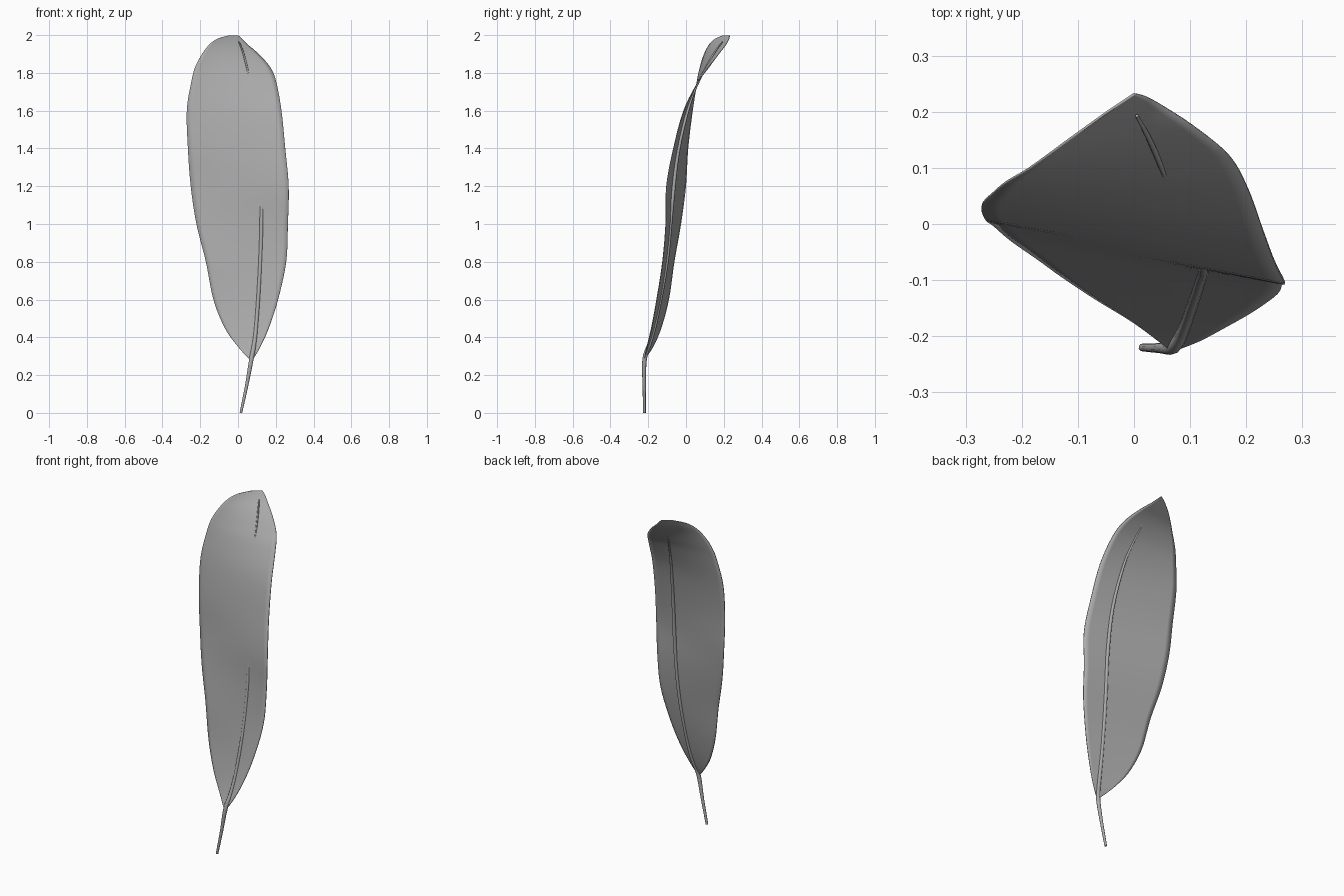
import bpy, bmesh
from mathutils import Vector

if "Cube" in bpy.data.objects:
    bpy.data.objects.remove(bpy.data.objects["Cube"])

mat = bpy.data.materials.new("matte grey")
mat.diffuse_color = (0.4, 0.4, 0.4, 1)
mat.use_nodes = True
mat.node_tree.nodes["Principled BSDF"].inputs["Base Color"].default_value = mat.diffuse_color


def smooth_path(pts, steps):
    """Catmull-Rom interpolation of a list of equal-length tuples."""
    out = []
    for i in range(len(pts) - 1):
        p0, p1 = pts[max(i - 1, 0)], pts[i]
        p2, p3 = pts[i + 1], pts[min(i + 2, len(pts) - 1)]
        for s in range(steps):
            t = s / steps
            out.append([0.5 * (2 * b + (c - a) * t + (2 * a - 5 * b + 4 * c - d) * t * t
                               + (3 * b - a - 3 * c + d) * t ** 3)
                        for a, b, c, d in zip(p0, p1, p2, p3)])
    out.append(list(pts[-1]))
    return out


# Blade cross rows: height, left edge x y, right edge x y
rows = [
    (0.285, 0.060, -0.220, 0.080, -0.222),
    (0.35, 0.000, -0.175, 0.118, -0.207),
    (0.45, -0.070, -0.132, 0.163, -0.183),
    (0.60, -0.130, -0.092, 0.212, -0.155),
    (0.80, -0.170, -0.063, 0.255, -0.124),
    (1.00, -0.220, -0.028, 0.264, -0.107),
    (1.20, -0.250, -0.002, 0.268, -0.103),
    (1.40, -0.265, 0.010, 0.250, -0.066),
    (1.60, -0.271, 0.034, 0.230, -0.012),
    (1.75, -0.248, 0.058, 0.203, 0.063),
    (1.83, -0.227, 0.075, 0.170, 0.121),
    (1.90, -0.190, 0.097, 0.108, 0.173),
    (1.95, -0.152, 0.124, 0.050, 0.211),
    (1.98, -0.110, 0.155, 0.020, 0.227),
    (1.998, -0.050, 0.198, 0.000, 0.232),
]
bm = bmesh.new()
N = 16
prev = None
for z, lx, ly, rx, ry in smooth_path(rows, 5):
    a, b = Vector((lx, ly, z)), Vector((rx, ry, z))
    line = [bm.verts.new(a.lerp(b, i / N)) for i in range(N + 1)]
    if prev:
        for i in range(N):
            bm.faces.new((prev[i], prev[i + 1], line[i + 1], line[i]))
    prev = line
me = bpy.data.meshes.new("blade")
bm.to_mesh(me)
bm.free()
blade = bpy.data.objects.new("blade", me)
bpy.context.collection.objects.link(blade)
me.materials.append(mat)
me.shade_smooth()
mod = blade.modifiers.new("thickness", 'SOLIDIFY')
mod.thickness = 0.004
mod.offset = 0

# Stem running on into the midrib: x, y, z, radius
stem = [
    (0.015, -0.220, 0.00, 0.007),
    (0.045, -0.221, 0.14, 0.009),
    (0.071, -0.219, 0.285, 0.012),
    (0.088, -0.188, 0.38, 0.011),
    (0.101, -0.152, 0.52, 0.010),
    (0.118, -0.102, 0.80, 0.010),
    (0.125, -0.074, 1.10, 0.010),
    (0.115, -0.042, 1.38, 0.009),
    (0.087, 0.018, 1.63, 0.007),
    (0.060, 0.075, 1.77, 0.005),
    (0.030, 0.145, 1.90, 0.005),
    (0.005, 0.193, 1.965, 0.003),
]
cu = bpy.data.curves.new("stem_and_midrib", 'CURVE')
cu.dimensions = '3D'
cu.bevel_depth = 1.0
cu.bevel_resolution = 3
cu.use_fill_caps = True
pts = smooth_path(stem, 4)
sp = cu.splines.new('POLY')
sp.points.add(len(pts) - 1)
for p, (x, y, z, r) in zip(sp.points, pts):
    p.co = (x, y, z, 1)
    p.radius = r
sp.use_smooth = True
cu.materials.append(mat)
rib = bpy.data.objects.new("stem_and_midrib", cu)
bpy.context.collection.objects.link(rib)
